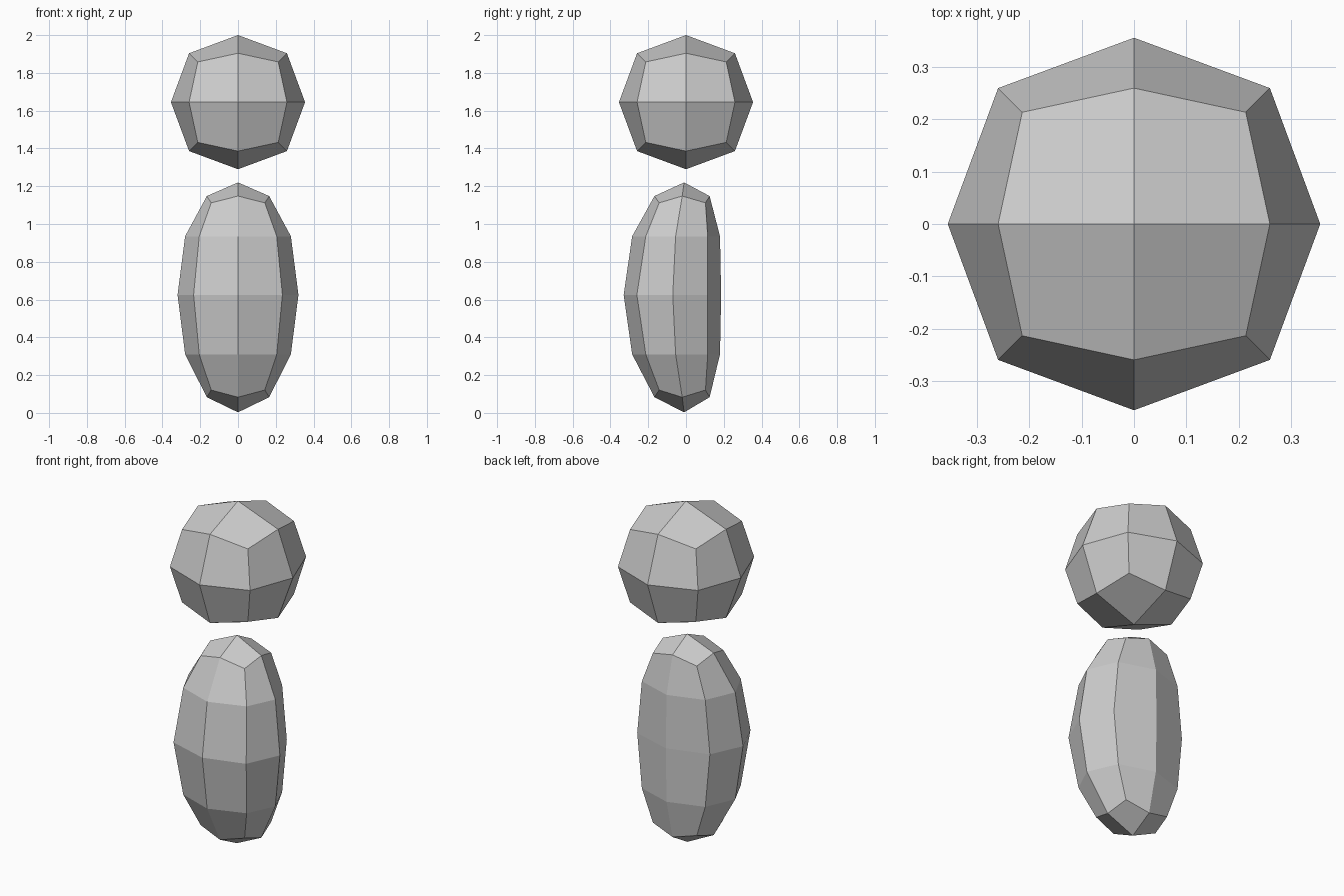
import bpy
import bmesh

if "Cube" in bpy.data.objects:
    bpy.data.objects.remove(bpy.data.objects["Cube"])

grey = bpy.data.materials.new("light_grey")
grey.diffuse_color = (0.6, 0.6, 0.6, 1)
grey.use_nodes = True
grey.node_tree.nodes["Principled BSDF"].inputs["Base Color"].default_value = grey.diffuse_color


def faceted(name, bottom, top, rings):
    """Eight-sided rings closed by four quads at each end.
    Ring: mid z, corner z, side x, side y, corner x,
    front y, front corner y, back corner y, back y."""
    bm = bmesh.new()
    loops = []
    for zm, zc, sx, sy, cx, fy, fcy, bcy, by in rings:
        pts = [(0, fy, zm), (cx, fcy, zc), (sx, sy, zm), (cx, bcy, zc),
               (0, by, zm), (-cx, bcy, zc), (-sx, sy, zm), (-cx, fcy, zc)]
        loops.append([bm.verts.new(p) for p in pts])
    for a, b in zip(loops, loops[1:]):
        for i in range(8):
            j = (i + 1) % 8
            bm.faces.new((a[i], a[j], b[j], b[i]))
    for pole, loop in ((bottom, loops[0]), (top, loops[-1])):
        tip = bm.verts.new(pole)
        for i in range(0, 8, 2):
            bm.faces.new((tip, loop[i], loop[i + 1], loop[(i + 2) % 8]))
    bmesh.ops.recalc_face_normals(bm, faces=bm.faces)
    mesh = bpy.data.meshes.new(name)
    bm.to_mesh(mesh)
    bm.free()
    mesh.materials.append(grey)
    obj = bpy.data.objects.new(name, mesh)
    bpy.context.collection.objects.link(obj)
    return obj


# Head: rounded cube with flat facets
R, E, C, Z = 0.355, 0.259, 0.213, 1.645
head_rings = [
    (Z - E, Z - C, E, 0, C, -E, -C, C, E),
    (Z, Z, R, 0, E, -R, -E, E, R),
    (Z + E, Z + C, E, 0, C, -E, -C, C, E),
]
faceted("head", (0, 0, Z - R), (0, 0, Z + R), head_rings)

# Body: tall capsule, fuller at the front and flatter at the back
end = (0.165, -0.02, 0.142, -0.167, -0.142, 0.103, 0.125)
shoulder = (0.28, -0.055, 0.205, -0.285, -0.213, 0.115, 0.18)
waist = (0.32, -0.07, 0.235, -0.33, -0.26, 0.115, 0.186)
body_rings = [
    (0.083, 0.121, *end),
    (0.31, 0.31, *shoulder),
    (0.625, 0.625, *waist),
    (0.935, 0.935, *shoulder),
    (1.148, 1.112, *end),
]
faceted("body", (0, -0.01, 0.003), (0, -0.01, 1.22), body_rings)
